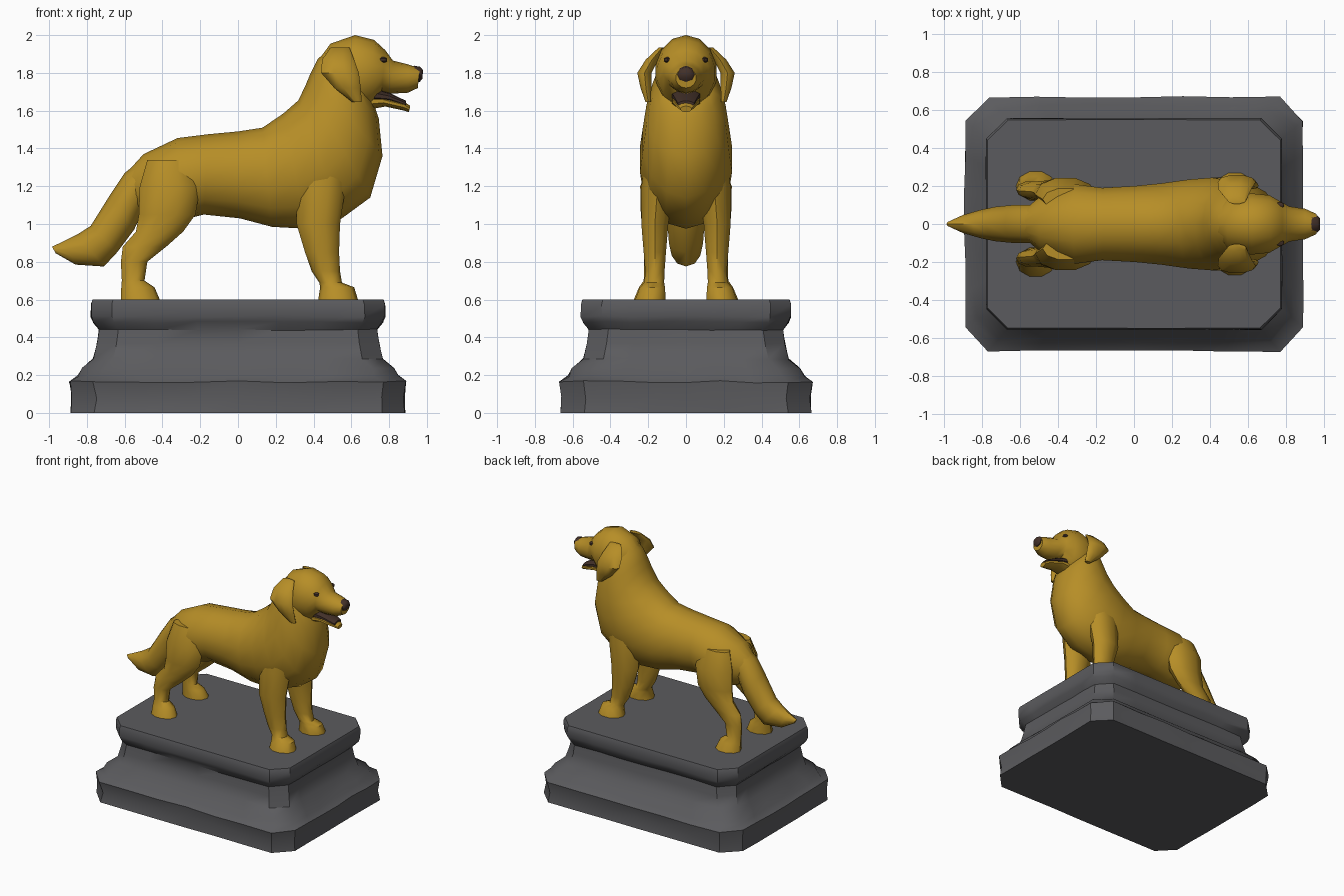
import bpy, bmesh, math, random
from mathutils import Vector

random.seed(4)


def material(name, rgb):
    m = bpy.data.materials.new(name)
    m.diffuse_color = (*rgb, 1)
    return m


GOLD = material("golden coat", (0.47, 0.27, 0.02))
STONE = material("grey stone", (0.105, 0.105, 0.112))
DARK = material("dark brown", (0.055, 0.03, 0.022))


def skin(name, loops, mat, mirror=False, angle=45):
    """Bridge equal-length point loops, cap both ends."""
    bm = bmesh.new()
    rings = [[bm.verts.new(p) for p in loop] for loop in loops]
    n = len(rings[0])
    for a, b in zip(rings, rings[1:]):
        for i in range(n):
            j = (i + 1) % n
            bm.faces.new((a[i], a[j], b[j], b[i]))
    bm.faces.new(rings[0])
    bm.faces.new(rings[-1])
    bmesh.ops.recalc_face_normals(bm, faces=bm.faces)
    me = bpy.data.meshes.new(name)
    bm.to_mesh(me)
    bm.free()
    me.materials.append(mat)
    me.shade_smooth()
    me.set_sharp_from_angle(angle=math.radians(angle))
    ob = bpy.data.objects.new(name, me)
    bpy.context.collection.objects.link(ob)
    if mirror:
        ob.modifiers.new("Mirror", "MIRROR").use_axis = (False, True, False)
    return ob


def ellipse(c, u, v, sides):
    steps = [2 * math.pi * i / sides for i in range(sides)]
    return [c + u * math.cos(t) + v * math.sin(t) for t in steps]


def spine(name, rings, mat=GOLD, sides=14):
    """Loft of rings on the centre plane: top x, top z, bottom x, bottom z, half width."""
    loops = []
    for xt, zt, xb, zb, w in rings:
        top, low = Vector((xt, 0, zt)), Vector((xb, 0, zb))
        loops.append(ellipse((top + low) / 2, (top - low) / 2, Vector((0, w, 0)), sides))
    return skin(name, loops, mat)


def limb(name, rings, mat=GOLD, sides=10):
    """Mirrored loft of level rings: x, y, z, radius x, radius y."""
    loops = [ellipse(Vector((x, y, z)), Vector((rx, 0, 0)), Vector((0, ry, 0)), sides)
             for x, y, z, rx, ry in rings]
    return skin(name, loops, mat, mirror=True)


# Pedestal: chamfered rectangle following a moulded profile, slightly chiselled
def plinth_loop(hx, z, rough):
    hy, c = hx - 0.222, 0.14 * hx
    corners = [(hx, c - hy), (hx, hy - c), (hx - c, hy), (c - hx, hy),
               (-hx, hy - c), (-hx, c - hy), (c - hx, -hy), (hx - c, -hy)]
    pts = []
    for i, a in enumerate(corners):
        b = corners[(i + 1) % 8]
        n = 1 if i % 2 else 6
        for k in range(n):
            f = k / n
            s = 1 + random.uniform(-rough, rough)
            lift = random.uniform(-rough, rough) if 0 < z < 0.55 else 0
            pts.append(Vector(((a[0] + (b[0] - a[0]) * f) * s,
                               (a[1] + (b[1] - a[1]) * f) * s, z + lift)))
    return pts


profile = [(0.885, 0, .004), (0.875, .08, .012), (0.89, .165, .006), (0.845, .195, .006),
           (0.825, .235, .005), (0.765, .285, .005), (0.745, .37, .004), (0.735, .44, .004),
           (0.765, .48, .005), (0.778, .51, .004), (0.778, .575, .002), (0.77, .6, .001)]
skin("pedestal", [plinth_loop(*p) for p in profile], STONE, angle=40)

# Torso and neck, from rump to throat
spine("torso", [
    (-.60, 1.26, -.56, 1.08, .07), (-.50, 1.37, -.48, 1.03, .15),
    (-.32, 1.455, -.30, 1.02, .215), (-.16, 1.475, -.18, 1.05, .195),
    (0, 1.49, .01, 1.03, .205), (.13, 1.51, .18, .985, .22),
    (.24, 1.585, .36, .975, .24), (.32, 1.655, .55, 1.03, .25),
    (.36, 1.74, .70, 1.14, .235), (.385, 1.80, .765, 1.36, .215),
    (.42, 1.87, .745, 1.56, .18), (.47, 1.92, .71, 1.66, .15)])

# Tail with hanging feathering
spine("tail", [
    (-.50, 1.35, -.44, 1.15, .10), (-.60, 1.27, -.50, 1.08, .105),
    (-.68, 1.15, -.55, .97, .105), (-.78, .99, -.64, .85, .095),
    (-.85, .945, -.71, .775, .08), (-.92, .91, -.86, .785, .05),
    (-.985, .88, -.965, .845, .012)], sides=10)

# Head: skull running into the upper muzzle
spine("head", [
    (.42, 1.86, .47, 1.66, .08), (.49, 1.955, .50, 1.60, .145),
    (.62, 2.0, .62, 1.60, .165), (.72, 1.975, .70, 1.62, .155),
    (.78, 1.92, .76, 1.70, .12), (.82, 1.865, .81, 1.69, .095),
    (.90, 1.845, .90, 1.695, .082), (.962, 1.825, .952, 1.72, .055)])
spine("mouth", [(.71, 1.725, .71, 1.64, .08), (.80, 1.695, .80, 1.645, .068),
                (.89, 1.652, .89, 1.62, .045)], DARK, 10)
spine("lower_jaw", [(.64, 1.69, .66, 1.60, .08), (.75, 1.68, .78, 1.622, .074),
                    (.88, 1.648, .88, 1.60, .05), (.912, 1.625, .905, 1.592, .03)], sides=10)
spine("nose", [(.932, 1.838, .938, 1.755, .046), (.965, 1.832, .962, 1.752, .046),
               (.979, 1.815, .977, 1.77, .03)], DARK, 8)

# Eyes and hanging ears
limb("eyes", [(.768, .098, 1.852, .008, .006), (.768, .098, 1.862, .022, .018),
              (.766, .098, 1.876, .022, .018), (.764, .096, 1.884, .008, .006)], DARK, 8)
limb("ears", [
    (.54, .125, 1.935, .05, .02), (.53, .18, 1.87, .085, .035),
    (.54, .22, 1.80, .10, .04), (.58, .212, 1.72, .07, .03),
    (.63, .20, 1.645, .025, .015)])

# Legs, each widening into a paw
limb("front_legs", [
    (.46, .13, 1.40, .14, .085), (.44, .15, 1.20, .13, .09),
    (.425, .165, 1.0, .115, .075), (.445, .165, .85, .09, .062),
    (.465, .165, .75, .075, .054), (.49, .168, .69, .06, .055),
    (.525, .178, .665, .09, .07), (.53, .188, .60, .105, .085)])
limb("hind_legs", [
    (-.36, .13, 1.34, .12, .06), (-.36, .155, 1.2, .16, .092),
    (-.375, .165, 1.05, .15, .078), (-.415, .17, .96, .125, .062),
    (-.495, .175, .88, .115, .05), (-.55, .18, .80, .07, .045),
    (-.555, .18, .70, .06, .046), (-.53, .19, .665, .088, .062),
    (-.517, .20, .60, .103, .08)])
